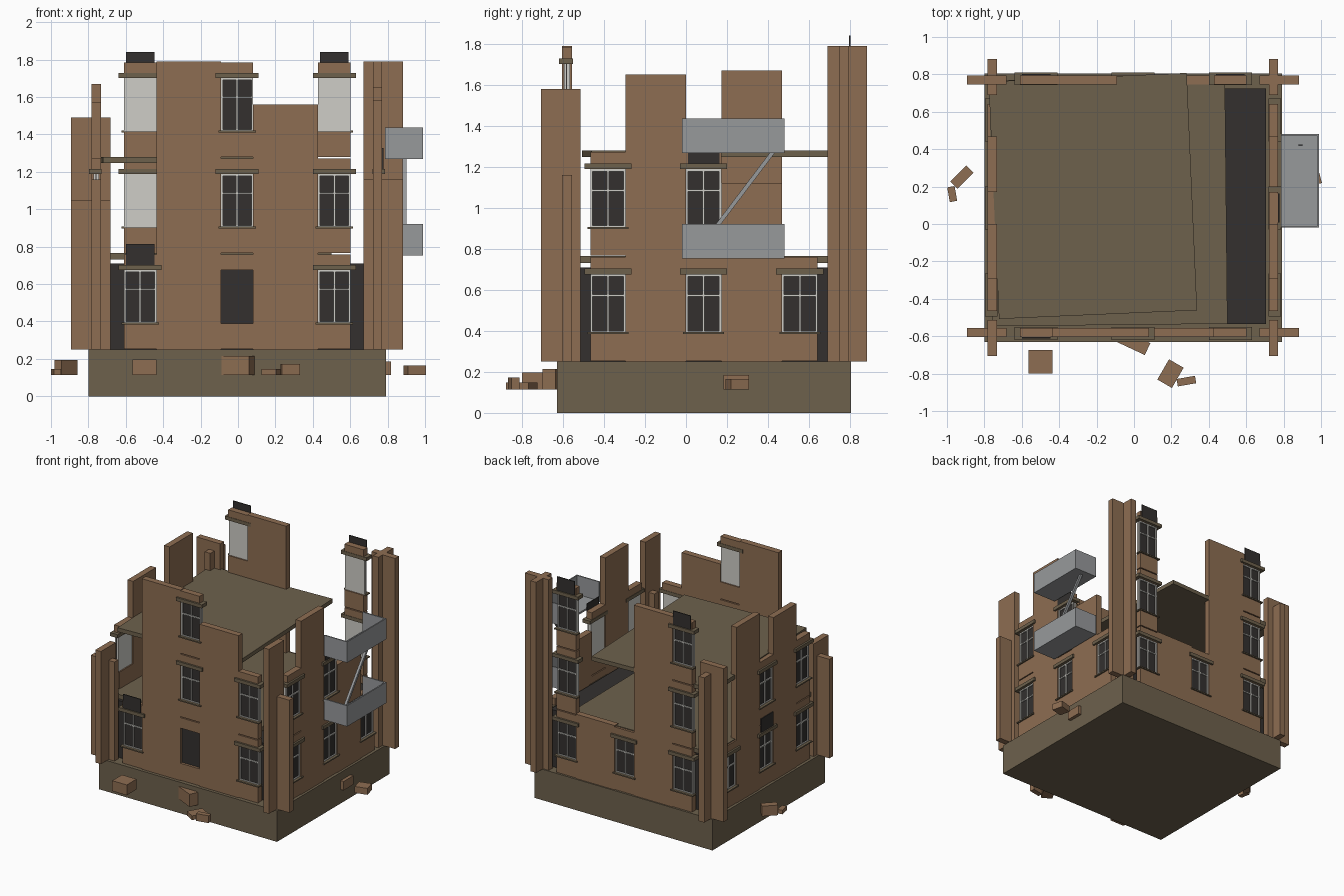
import bpy, math
from mathutils import Matrix, Vector

if "Cube" in bpy.data.objects:
    bpy.data.objects.remove(bpy.data.objects["Cube"])


def mat(name, r, g, b):
    m = bpy.data.materials.new(name)
    m.diffuse_color = (r, g, b, 1)
    m.use_nodes = True
    m.node_tree.nodes["Principled BSDF"].inputs["Base Color"].default_value = m.diffuse_color
    return m


BRICK = mat("brick", 0.27, 0.155, 0.085)
STONE = mat("stone", 0.155, 0.12, 0.073)
DARK = mat("dark", 0.033, 0.03, 0.028)
METAL = mat("metal", 0.31, 0.32, 0.33)
FRAME = mat("frame", 0.62, 0.61, 0.57)


def box(name, x, y, z, m, rot=0.0, tilt=0.0):
    """Box from (min, max) ranges, turned about its centre."""
    c = [(a + b) / 2 for a, b in (x, y, z)]
    s = [abs(b - a) for a, b in (x, y, z)]
    bpy.ops.mesh.primitive_cube_add(size=1)
    o = bpy.context.object
    o.name = name
    o.data.transform(Matrix.Diagonal((*s, 1)))
    o.location = c
    o.rotation_euler = (math.radians(tilt), 0, math.radians(rot))
    o.data.materials.append(m)
    return o


# wall side: (axis the wall runs along, centre of thickness, outward sign)
SIDES = {"front": ("x", -0.58, -1), "back": ("x", 0.77, 1),
         "left": ("y", -0.757, -1), "right": ("y", 0.746, 1)}
FLOOR0, STOREY, HALF = 0.25, 0.513, 0.025


def wall_box(side, name, u, d, z, m):
    """Box along a wall: u = along, d = outward depth from wall centre."""
    axis, c, s = SIDES[side]
    t = (c + s * d[0], c + s * d[1])
    x, y = (u, t) if axis == "x" else (t, u)
    return box(side + "_" + name, x, y, z, m)


def bay(side, c, floor, soot=False, door=False):
    """One storey of a window column."""
    b = FLOOR0 + floor * STOREY
    z0, z1 = b + 0.14, b + 0.425
    w = 0.086
    u = (c - w, c + w)
    wall_box(side, "wall_below", u, (-HALF, HALF), (b + 0.004, z0), BRICK)
    wall_box(side, "wall_above", u, (-HALF, HALF), (z1, b + STOREY - 0.004), BRICK)
    if door:
        wall_box(side, "doorway", u, (-0.015, 0.005), (z0, z1), DARK)
        return
    wall_box(side, "window_board", u, (-0.015, 0.0), (z0, z1), FRAME)
    wall_box(side, "window_glass", u, (0.0, 0.006), (z0, z1), DARK)
    # frame edges and glazing bars
    f = 0.01
    for a0, a1 in ((c - w, c - w + f), (c + w - f, c + w), (c - f / 2, c + f / 2)):
        wall_box(side, "window_upright", (a0, a1), (0.006, 0.015), (z0, z1), FRAME)
    zm = z0 + 0.64 * (z1 - z0)
    for a0, a1 in ((z0, z0 + f), (z1 - f, z1), (zm - f / 2, zm + f / 2)):
        wall_box(side, "window_bar", u, (0.006, 0.015), (a0, a1), FRAME)
    wall_box(side, "lintel", (c - 0.115, c + 0.115), (-0.028, 0.04), (z1, z1 + 0.028), STONE)
    wall_box(side, "sill", (c - 0.1, c + 0.1), (-0.01, 0.036), (z0 - 0.006, z0 + 0.004), STONE)
    if soot:
        wall_box(side, "soot", (c - 0.077, c + 0.077), (0.024, 0.031), (z1 + 0.01, z1 + 0.14), DARK)


def panel(side, u, top):
    wall_box(side, "wall_panel", u, (-HALF, HALF), (FLOOR0, top), BRICK)


# plinth, dark interior and broken floors
box("plinth", (-0.80, 0.79), (-0.63, 0.805), (0, 0.25), STONE)
box("dark_interior", (-0.705, 0.705), (-0.535, 0.725), (0.25, 0.71), DARK)
box("lower_floor", (-0.765, 0.493), (-0.54, 0.775), (0.73, 0.765), STONE, 0.6)
box("upper_floor", (-0.75, 0.31), (-0.485, 0.785), (1.247, 1.28), STONE, 2.5)

# window columns: side, centre, storeys, storeys with soot
COLUMNS = [
    ("front", -0.523, 1, (0,)), ("front", -0.005, 3, ()), ("front", 0.515, 2, ()),
    ("back", -0.523, 3, (2,)), ("back", -0.005, 1, ()), ("back", 0.515, 3, (2,)),
    ("left", -0.38, 2, ()), ("left", 0.086, 2, (0,)), ("left", 0.555, 1, ()),
    ("right", -0.38, 2, ()), ("right", 0.086, 2, (1,)), ("right", 0.555, 1, ()),
]
for side, c, n, soots in COLUMNS:
    for fl in range(n):
        bay(side, c, fl, fl in soots, side == "front" and fl == 0 and abs(c) < 0.1)

# solid wall panels between columns, each broken off at its own height
for side, first, second in (("front", 1.79, 1.56), ("back", 1.79, 0.77)):
    panel(side, (-0.437, -0.091), first)
    panel(side, (0.081, 0.429), second)
for side, first, second in (("left", 1.57, 1.67), ("right", 1.65, 1.12)):
    panel(side, (-0.294, 0.0), first)
    panel(side, (0.172, 0.469), second)

# crossed corner piers: x, y, top of x slab, top of y slab
for cx, cy, tx, ty in ((-0.757, -0.58, 1.05, 1.16), (0.746, -0.58, 1.16, 1.58),
                       (-0.757, 0.77, 1.49, 1.42), (0.746, 0.77, 1.79, 1.79)):
    sx = -0.787 if cx < 0 else 0.777
    sy = -0.61 if cy < 0 else 0.787
    box("corner_pier_x", (sx - 0.106, sx + 0.106), (cy - HALF, cy + HALF), (0.25, tx), BRICK)
    box("corner_pier_y", (cx - HALF, cx + HALF), (sy - 0.096, sy + 0.096), (0.25, ty), BRICK)

# fire escape landings with solid railings, and the ladder between
for z in (0.752, 1.268):
    x0, x1, y0, y1, t = 0.785, 0.99, -0.02, 0.48, 0.01
    box("landing_floor", (x0, x1), (y0, y1), (z, z + 0.015), METAL)
    box("landing_rail_outer", (x1 - t, x1), (y0, y1), (z, z + 0.168), METAL)
    for ya in (y0, y1 - t):
        box("landing_rail_end", (x0, x1), (ya, ya + t), (z, z + 0.168), METAL)
p, q = Vector((0.89, 0.04, 0.765)), Vector((0.89, 0.43, 1.28))
d, mid = q - p, (p + q) / 2
box("fire_escape_ladder", (mid.x - 0.01, mid.x + 0.01),
    (mid.y - d.length / 2, mid.y + d.length / 2), (mid.z - 0.01, mid.z + 0.01),
    METAL, 0, math.degrees(math.atan2(d.z, d.y)))

# fallen bricks: x, y, width, depth, top, turn
for x, y, w, dp, top, r in (
        (-0.50, -0.737, 0.13, 0.125, 0.197, 0), (0.0, -0.635, 0.16, 0.07, 0.215, -25),
        (0.195, -0.80, 0.09, 0.125, 0.147, -30), (0.28, -0.84, 0.10, 0.04, 0.172, 10),
        (-0.92, 0.25, 0.12, 0.055, 0.195, 45), (-0.972, 0.16, 0.04, 0.08, 0.145, 10),
        (0.945, 0.25, 0.10, 0.09, 0.165, 15), (0.79, 0.245, 0.055, 0.125, 0.185, 0)):
    box("fallen_brick", (x - w / 2, x + w / 2), (y - dp / 2, y + dp / 2), (0.113, top), BRICK, r)
